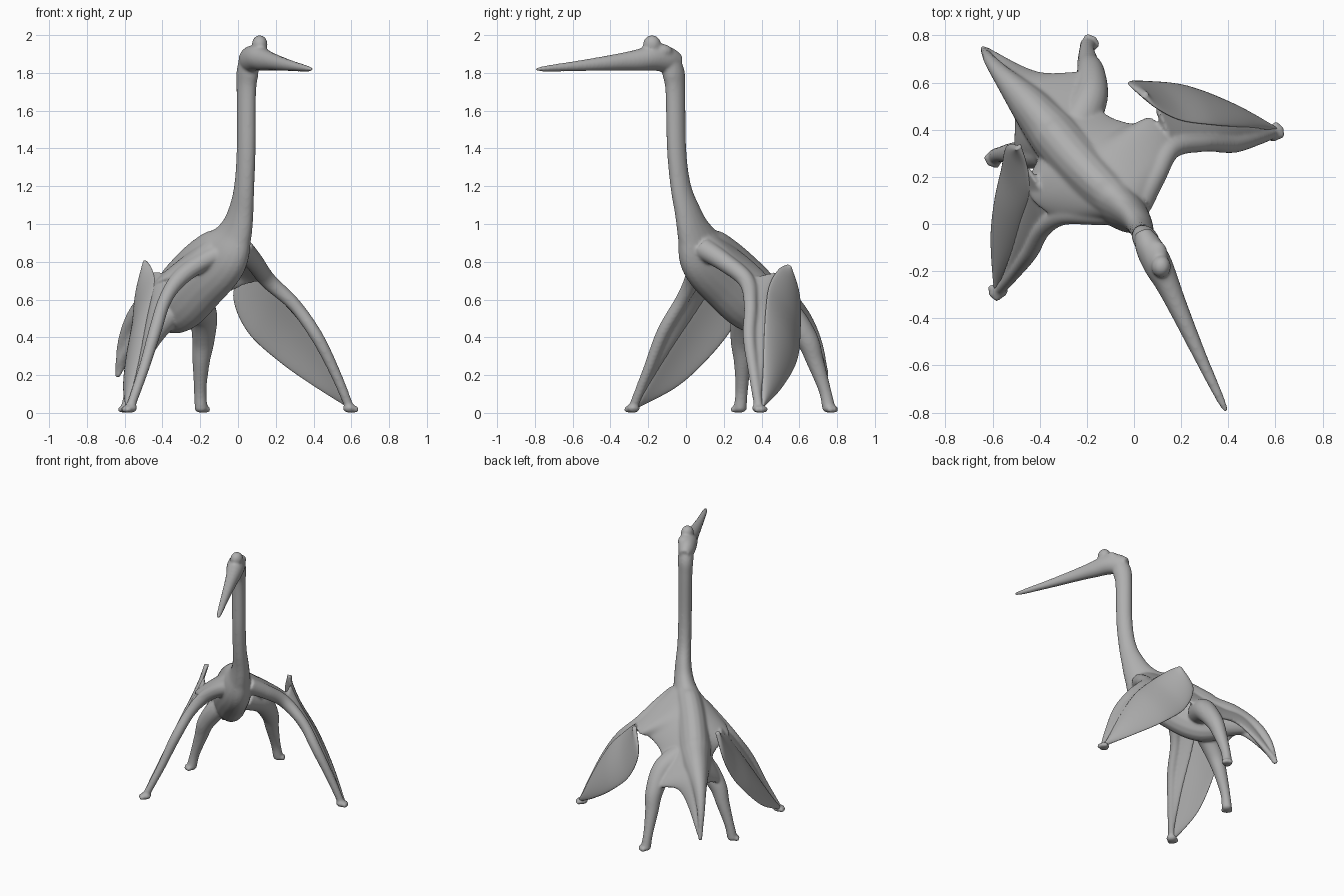
import bpy, bmesh
from math import cos, sin, pi
from mathutils import Vector, Matrix

cube = bpy.data.objects.get("Cube")
if cube:
    bpy.data.objects.remove(cube)

grey = bpy.data.materials.new("clay_grey")
grey.use_nodes = True
grey.diffuse_color = (0.43, 0.43, 0.43, 1)
grey.node_tree.nodes["Principled BSDF"].inputs["Base Color"].default_value = grey.diffuse_color


def spline(points, steps=8):
    """Smooth curve through points; any extra values, such as radii, follow along."""
    pts = [Vector(p) for p in points]
    result = []
    for i in range(len(pts) - 1):
        a, b = pts[max(i - 1, 0)], pts[i]
        c, d = pts[i + 1], pts[min(i + 2, len(pts) - 1)]
        for s in range(steps):
            t = s / steps
            result.append(b + (c - a) * (t / 2) + (a * 2 - b * 5 + c * 4 - d) * (t * t / 2)
                          + (b * 3 - a - c * 3 + d) * (t ** 3 / 2))
    return result + [pts[-1]]


def loft(bm, sections, sides=20):
    """Skin a row of ellipses, each given as centre, first axis, second axis, bulge."""
    rings = []
    for centre, u, v, bulge in sections:
        angles = [2 * pi * k / sides for k in range(sides)]
        rings.append([bm.verts.new(centre + u * cos(a) + v * sin(a) + bulge * sin(a) ** 2)
                      for a in angles])
    for lower, upper in zip(rings, rings[1:]):
        for k in range(sides):
            j = (k + 1) % sides
            bm.faces.new((lower[k], lower[j], upper[j], upper[k]))
    bm.faces.new(rings[0][::-1])
    bm.faces.new(rings[-1])


def tube(bm, points, side):
    """Limb along a path of x, y, z, width radius and optional height radius."""
    path = spline(points)
    sections = []
    for i, p in enumerate(path):
        after, before = path[min(i + 1, len(path) - 1)], path[max(i - 1, 0)]
        tangent = Vector(after[:3]) - Vector(before[:3])
        across = tangent.cross(Vector(side)).normalized()
        along = across.cross(tangent).normalized()
        sections.append((Vector(p[:3]), along * p[3], across * p[-1], Vector()))
    loft(bm, sections)


def sheet(bm, edge_a, edge_b, thickness, bulge=0.0):
    """Thin skin stretched between two curves."""
    a, b = spline(edge_a), spline(edge_b)
    sections = []
    for i in range(len(a)):
        lo, hi = max(i - 1, 0), min(i + 1, len(a) - 1)
        half = (b[i] - a[i]) / 2
        run = a[hi] + b[hi] - a[lo] - b[lo]
        normal = half.cross(run).normalized()
        sections.append(((a[i] + b[i]) / 2, half, normal * thickness,
                         normal * bulge * half.length))
    loft(bm, sections, 32)


def ball(bm, centre, size):
    matrix = Matrix.Translation(centre) @ Matrix.Diagonal((*size, 1))
    bmesh.ops.create_uvsphere(bm, u_segments=20, v_segments=12, radius=1, matrix=matrix)


def paw(bm, ankle, outward):
    """Small pad with three short toes."""
    root = Vector((ankle[0], ankle[1], 0.025))
    ball(bm, root, (.036, .036, .025))
    for turn in (-0.7, 0, 0.7):
        toe = root + Matrix.Rotation(turn, 3, "Z") @ Vector(outward).normalized() * 0.033
        toe.z = 0.018
        ball(bm, toe, (.018, .018, .018))


def reflect(points, origin, normal):
    """Mirror points over an upright plane."""
    result = []
    for p in points:
        v = Vector(p[:3])
        v -= normal * (2 * (v - origin).dot(normal))
        result.append((*v, *p[3:]))
    return result


def finish(bm, name):
    bmesh.ops.recalc_face_normals(bm, faces=bm.faces)
    mesh = bpy.data.meshes.new(name)
    bm.to_mesh(mesh)
    bm.free()
    mesh.materials.append(grey)
    mesh.shade_smooth()
    obj = bpy.data.objects.new(name, mesh)
    bpy.context.collection.objects.link(obj)
    return obj


SIDE = Vector((0.73, 0.68, 0))
body = bmesh.new()

# Tail, trunk and neck
tube(body, [(-.64, .745, .19, .012, .012), (-.615, .7, .36, .025, .025),
            (-.55, .62, .49, .045, .055), (-.44, .5, .56, .085, .12),
            (-.32, .36, .6, .115, .18), (-.19, .21, .73, .115, .185),
            (-.075, .095, .84, .1, .165), (-.015, .045, .95, .07, .11),
            (.015, .01, 1.06, .055, .08), (.033, -.028, 1.2, .047, .06),
            (.043, -.05, 1.4, .046, .055), (.044, -.056, 1.7, .047, .057),
            (.05, -.066, 1.8, .053, .064), (.06, -.09, 1.88, .05, .052)], SIDE)

# Head, beak and crest
tube(body, [(.035, -.03, 1.86, .034, .036), (.06, -.09, 1.87, .057, .067),
            (.1, -.17, 1.88, .062, .068), (.14, -.25, 1.868, .052, .058),
            (.185, -.35, 1.858, .042, .046), (.28, -.56, 1.838, .028, .029),
            (.36, -.73, 1.824, .019, .017), (.392, -.795, 1.818, .01, .009)], (0.9, 0.41, 0))
ball(body, (.115, -.18, 1.95), (.042, .048, .05))
ball(body, (.1, -.14, 1.915), (.045, .07, .04))

# Back membranes sloping from the spine out to elbow, knee and tail
spine = [(-.05, .06, .995), (-.1, .12, .965), (-.18, .22, .89), (-.25, .3, .82),
         (-.33, .38, .745), (-.42, .47, .66), (-.52, .6, .54), (-.64, .745, .19)]
left_rim = [(.06, .1, .87), (.165, .33, .72), (.08, .45, .69), (0, .425, .66),
            (-.13, .48, .58), (-.16, .64, .43), (-.4, .64, .45), (-.63, .745, .2)]
right_rim = [(-.08, .03, .86), (-.3, .02, .74), (-.43, .1, .69), (-.44, .2, .66),
             (-.41, .27, .56), (-.5, .3, .43), (-.5, .52, .46), (-.65, .735, .2)]
for rim in (left_rim, right_rim):
    sheet(body, spine, rim, 0.02)

# Legs
leg = [(-.24, .42, .59, .09), (-.185, .54, .52, .075), (-.183, .64, .39, .06),
       (-.195, .685, .27, .046), (-.2, .735, .12, .033), (-.195, .757, .02, .035)]
leg_origin, leg_normal = Vector((-.395, .525, 0)), Vector((.64, .77, 0)).normalized()
for path, outward in ((leg, leg_normal), (reflect(leg, leg_origin, leg_normal), -leg_normal)):
    tube(body, path, SIDE)
    paw(body, path[-1], outward)

# Arms and folded wings
left_arm = [(.02, .09, .87, .06), (.085, .2, .8, .05), (.16, .32, .7, .044), (.3, .342, .57, .036),
            (.42, .335, .4, .034), (.52, .36, .2, .028), (.59, .385, .03, .024)]
left_leading = [(.05, .54, .785), (.1, .49, .76), (.2, .44, .67), (.34, .42, .52),
                (.47, .41, .3), (.59, .395, .04)]
left_trailing = [(.04, .555, .775), (-.025, .6, .62), (.05, .605, .43), (.22, .585, .27),
                 (.42, .505, .13), (.6, .4, .02)]
right_arm = [(-.02, .06, .86, .06), (-.15, .045, .82, .05), (-.3, .04, .72, .045),
             (-.385, -.02, .6, .036), (-.44, -.12, .43, .034), (-.5, -.2, .23, .028),
             (-.57, -.28, .03, .024)]
right_leading = [(-.485, .325, .805), (-.455, .25, .76), (-.44, .13, .68), (-.47, .02, .52),
                 (-.51, -.12, .3), (-.57, -.265, .04)]
right_trailing = [(-.495, .33, .795), (-.54, .33, .62), (-.56, .24, .44), (-.59, .1, .27),
                  (-.605, -.06, .13), (-.59, -.275, .02)]
for name, arm, leading, trailing, bulge in (
        ("left", left_arm, left_leading, left_trailing, -0.12),
        ("right", right_arm, right_leading, right_trailing, 0.12)):
    outward = Vector((0.87, 0.49, 0)) * (1 if name == "left" else -1)
    tube(body, arm, (0.49, -0.87, 0))
    paw(body, arm[-1], outward)

    # Web from forearm into the blade
    overlap = [Vector(a).lerp(Vector(b), 0.1) for a, b in zip(leading, trailing)]
    sheet(body, [p[:3] for p in arm[2:]], overlap[1:], 0.016)

    # Folded wing blade
    blade = bmesh.new()
    sheet(blade, leading, trailing, 0.016, bulge)
    finish(blade, name + "_folded_wing")

# Fuse the flesh parts into one soft skin
skin = finish(body, "body")
remesh = skin.modifiers.new("fuse", "REMESH")
remesh.mode = "VOXEL"
remesh.voxel_size = 0.008
remesh.use_smooth_shade = True
soften = skin.modifiers.new("soften", "SMOOTH")
soften.factor = 0.5
soften.iterations = 8
